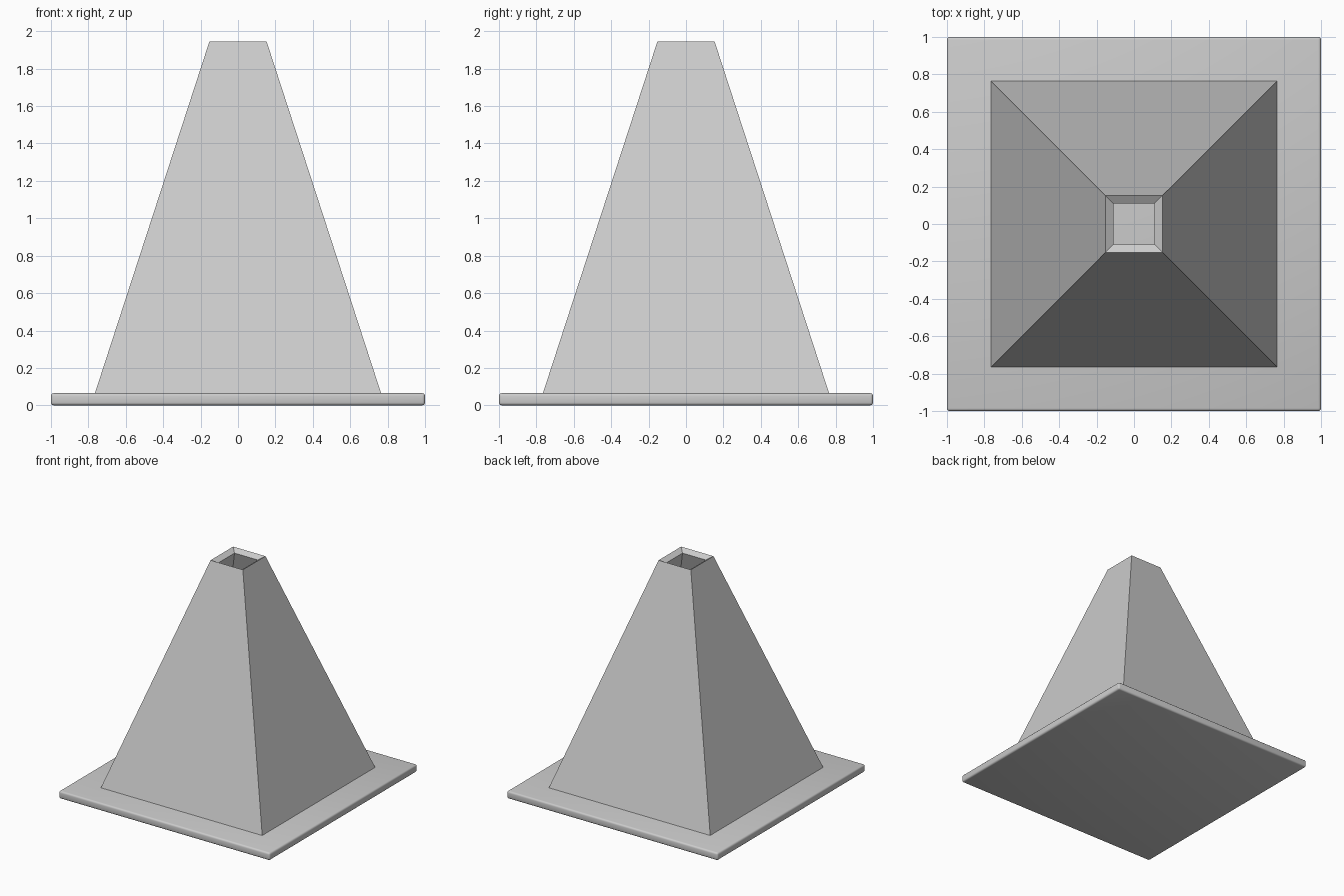
import bpy, bmesh

if "Cube" in bpy.data.objects:
    bpy.data.objects.remove(bpy.data.objects["Cube"])

BASE_TOP = 0.065


def make_object(name, bm):
    bmesh.ops.recalc_face_normals(bm, faces=bm.faces)
    mesh = bpy.data.meshes.new(name)
    bm.to_mesh(mesh)
    bm.free()
    obj = bpy.data.objects.new(name, mesh)
    bpy.context.collection.objects.link(obj)
    return obj


# Square base plate with small rounded edges
bm = bmesh.new()
bmesh.ops.create_cube(bm, size=1)
bmesh.ops.scale(bm, vec=(2, 2, BASE_TOP), verts=bm.verts)
bmesh.ops.translate(bm, vec=(0, 0, BASE_TOP / 2), verts=bm.verts)
bmesh.ops.bevel(bm, geom=bm.edges[:], offset=0.015, segments=3,
                profile=0.5, affect='EDGES')
base = make_object("base_plate", bm)

# Four-sided hollow cone body: two square rings joined by side walls
bm = bmesh.new()
rings = [[bm.verts.new((sx * half, sy * half, z))
          for sx, sy in ((-1, -1), (1, -1), (1, 1), (-1, 1))]
         for half, z in ((0.765, BASE_TOP), (0.153, 1.945))]
low, high = rings
for i in range(4):
    j = (i + 1) % 4
    bm.faces.new((low[i], low[j], high[j], high[i]))
    # Rim slopes inward, then the inner wall flares down to the floor
inner_high = [bm.verts.new((v.co.x * 0.72, v.co.y * 0.72, 1.917)) for v in high]
inner_low = [bm.verts.new((v.co.x * 0.944, v.co.y * 0.944, BASE_TOP - 0.028)) for v in low]
loops = [high, inner_high, inner_low, low]
for a, b in zip(loops, loops[1:]):
    for i in range(4):
        j = (i + 1) % 4
        bm.faces.new((a[i], a[j], b[j], b[i]))
body = make_object("cone_body", bm)

# Smooth the plate's rounded edges, keep the body flat
bpy.context.view_layer.objects.active = base
base.select_set(True)
bpy.ops.object.shade_smooth_by_angle(angle=0.6)
